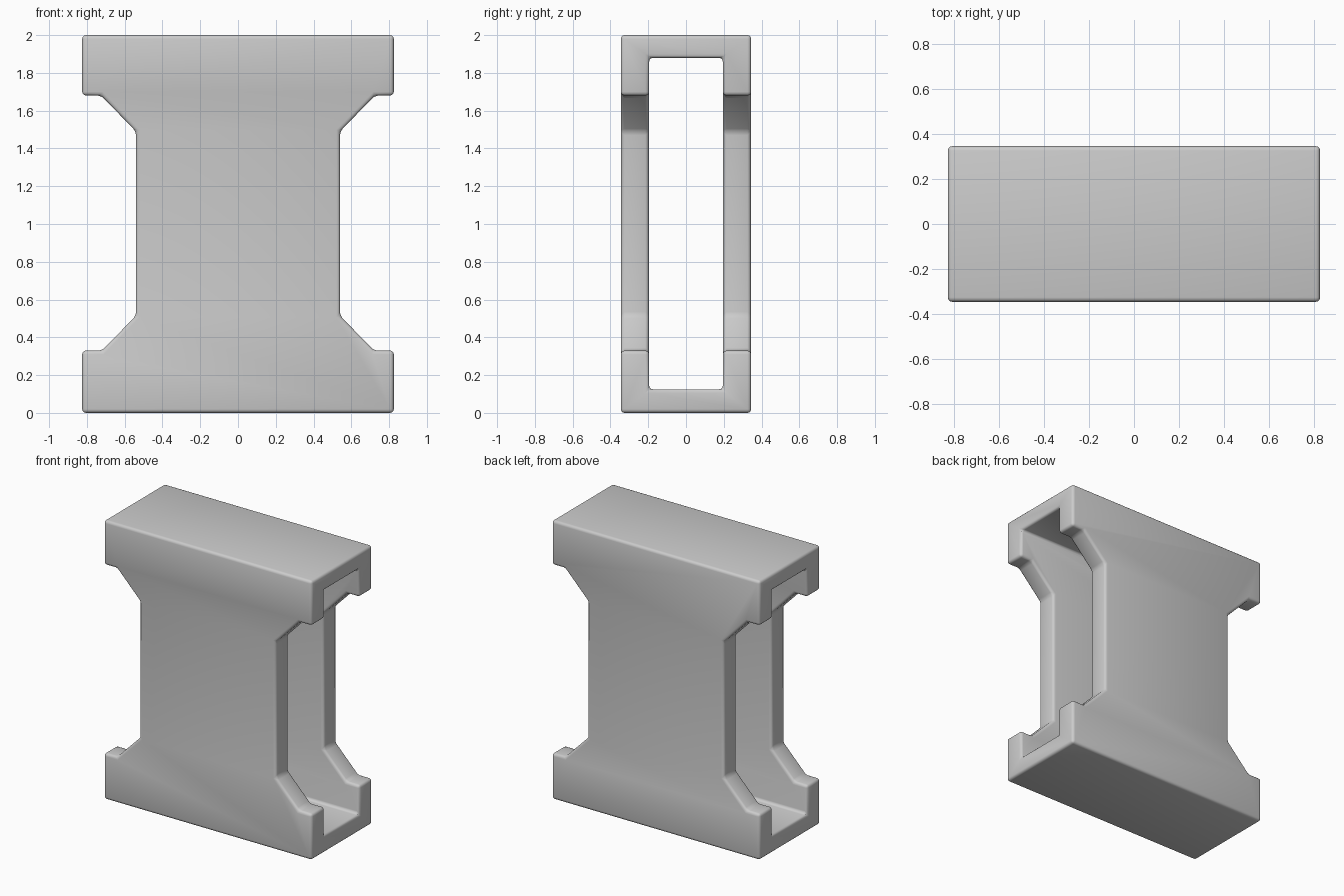
import bpy, bmesh, math

if "Cube" in bpy.data.objects:
    bpy.data.objects.remove(bpy.data.objects["Cube"])

HALF_DEPTH = 0.345

# Right half of the waisted outline, bottom to top (x, z)
half = [(0.825, 0.0), (0.825, 0.33), (0.72, 0.33), (0.54, 0.515),
        (0.54, 1.49), (0.725, 1.68), (0.825, 1.68), (0.825, 2.0)]
outline = half + [(-x, z) for x, z in reversed(half)]


def extruded(name, pts, to_a, offset):
    """Extrude a closed 2D profile into a solid object."""
    bm = bmesh.new()
    face = bm.faces.new([bm.verts.new(to_a(*p)) for p in pts])
    res = bmesh.ops.extrude_face_region(bm, geom=[face])
    moved = [g for g in res["geom"] if isinstance(g, bmesh.types.BMVert)]
    bmesh.ops.translate(bm, verts=moved, vec=offset)
    bmesh.ops.recalc_face_normals(bm, faces=bm.faces)
    me = bpy.data.meshes.new(name)
    bm.to_mesh(me)
    bm.free()
    ob = bpy.data.objects.new(name, me)
    bpy.context.collection.objects.link(ob)
    return ob


# Solid body
body = extruded("hollow_frame", outline,
                lambda x, z: (x, -HALF_DEPTH, z), (0, 2 * HALF_DEPTH, 0))

# Rectangular tunnel running through along x
tunnel = extruded("tunnel_cutter",
                  [(-0.195, 0.125), (0.195, 0.125), (0.195, 1.88), (-0.195, 1.88)],
                  lambda y, z: (-1, y, z), (2, 0, 0))
tunnel.hide_render = True

cut = body.modifiers.new("tunnel", 'BOOLEAN')
cut.operation = 'DIFFERENCE'
cut.solver = 'EXACT'
cut.object = tunnel

# Softened edges
bev = body.modifiers.new("soft_edges", 'BEVEL')
bev.width = 0.02
bev.segments = 3
bev.limit_method = 'ANGLE'
bev.angle_limit = math.radians(30)

bpy.context.view_layer.objects.active = body
body.select_set(True)
for m in ("tunnel", "soft_edges"):
    bpy.ops.object.modifier_apply(modifier=m)
bpy.data.objects.remove(tunnel)
bpy.ops.object.shade_smooth_by_angle(angle=math.radians(35))
